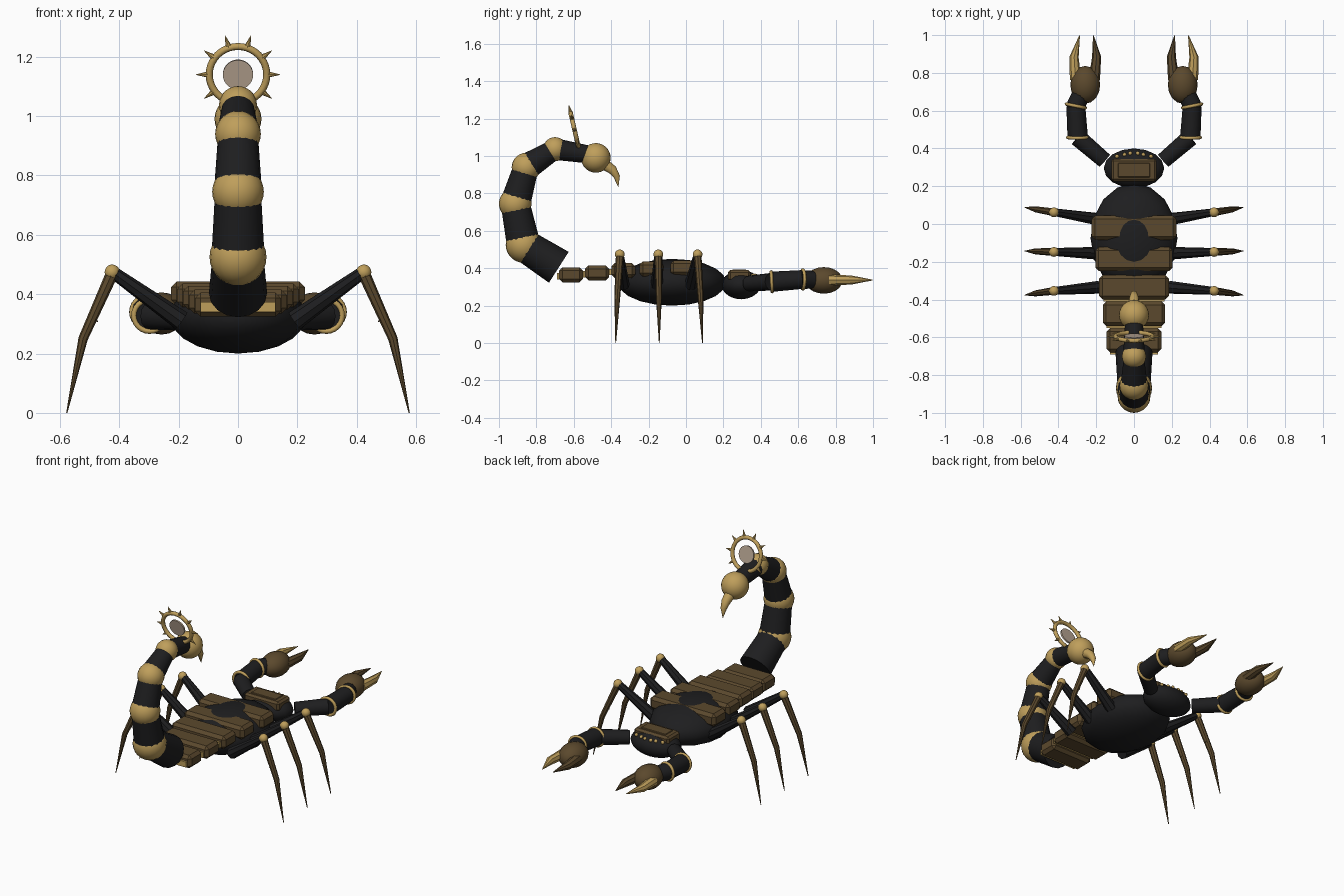
import bpy, bmesh, math
from mathutils import Vector, Matrix

if "Cube" in bpy.data.objects:
    bpy.data.objects.remove(bpy.data.objects["Cube"])


def material(name, rgb):
    m = bpy.data.materials.new(name)
    m.diffuse_color = (*rgb, 1)
    m.use_nodes = True
    m.node_tree.nodes["Principled BSDF"].inputs["Base Color"].default_value = m.diffuse_color
    return m


BLACK = material("black_shell", (0.013, 0.013, 0.014))
BROWN = material("dark_bronze", (0.105, 0.066, 0.026))
GOLD = material("gold", (0.52, 0.345, 0.105))
PALE = material("pale_lens", (0.48, 0.38, 0.29))


def finish(name, bm, mat, smooth=True):
    bmesh.ops.recalc_face_normals(bm, faces=bm.faces)
    me = bpy.data.meshes.new(name)
    bm.to_mesh(me)
    bm.free()
    me.materials.append(mat)
    ob = bpy.data.objects.new(name, me)
    bpy.context.collection.objects.link(ob)
    if smooth:
        bpy.ops.object.select_all(action='DESELECT')
        ob.select_set(True)
        bpy.context.view_layer.objects.active = ob
        bpy.ops.object.shade_smooth_by_angle(angle=math.radians(40))
    return ob


def ball(name, centre, radii, mat, seg=16, rings=10):
    if not isinstance(radii, tuple):
        radii = (radii,) * 3
    bm = bmesh.new()
    bmesh.ops.create_uvsphere(bm, u_segments=seg, v_segments=rings, radius=1,
                              matrix=Matrix.Translation(centre) @ Matrix.Diagonal((*radii, 1)))
    return finish(name, bm, mat)


def block(name, centre, size, mat, bevel=0.0):
    bm = bmesh.new()
    bmesh.ops.create_cube(bm, size=1,
                          matrix=Matrix.Translation(centre) @ Matrix.Diagonal((*size, 1)))
    if bevel:
        bmesh.ops.bevel(bm, geom=bm.edges[:], offset=bevel, segments=1, affect='EDGES')
    return finish(name, bm, mat, False)


def tube(name, points, radii, mat, sides=12, smooth=True):
    """Tapered tube through a few points, capped at both ends."""
    pts = [Vector(p) for p in points]
    bm = bmesh.new()
    loops = []
    for i, (p, r) in enumerate(zip(pts, radii)):
        t = (pts[min(i + 1, len(pts) - 1)] - pts[max(i - 1, 0)]).normalized()
        ref = Vector((1, 0, 0)) if abs(t.x) < 0.9 else Vector((0, 1, 0))
        u = (ref - t * ref.dot(t)).normalized()
        v = t.cross(u)
        loops.append([bm.verts.new(p + r * (math.cos(a) * u + math.sin(a) * v))
                      for a in (math.tau * k / sides for k in range(sides))])
    for a, b in zip(loops, loops[1:]):
        for k in range(sides):
            n = (k + 1) % sides
            bm.faces.new((a[k], a[n], b[n], b[k]))
    bm.faces.new(loops[0])
    bm.faces.new(loops[-1])
    return finish(name, bm, mat, smooth)


def ring(name, centre, axis, major, minor, mat, n=32, m=8):
    rot = Vector(axis).to_track_quat('Z', 'Y').to_matrix().to_4x4()
    bpy.ops.mesh.primitive_torus_add(major_segments=n, minor_segments=m,
                                     major_radius=major, minor_radius=minor)
    ob = bpy.context.object
    ob.name = name
    ob.data.materials.append(mat)
    ob.data.transform(Matrix.Translation(centre) @ rot)
    bpy.ops.object.shade_smooth_by_angle(angle=math.radians(60))
    return ob


# Body and head
ball("body", (0, -0.075, 0.325), (0.23, 0.29, 0.125), BLACK, 16, 10)
ball("head", (0, 0.295, 0.312), (0.16, 0.105, 0.078), BLACK, 16, 10)
block("head_plate", (0, 0.285, 0.36), (0.24, 0.12, 0.06), BROWN, 0.012)
block("head_plate_inset", (0, 0.285, 0.39), (0.17, 0.075, 0.008), BROWN, 0.003)
for i, x in enumerate((-0.09, -0.05, -0.02, 0.02, 0.05, 0.09)):
    ball(f"eye_{i}", (x, 0.378 - abs(x) * 0.22, 0.36), 0.011, GOLD, 10, 6)

# Overlapping back plates, narrowing towards the tail, with gold hinges
plates = [(-0.02, 0.225, 0.402), (-0.185, 0.205, 0.396), (-0.335, 0.185, 0.388),
          (-0.475, 0.165, 0.375), (-0.615, 0.145, 0.365)]
for i, (y, half, z) in enumerate(plates):
    block(f"back_plate_{i}", (0, y, z), (2 * half, 0.128, 0.08), BROWN, 0.018)
    if i > 1:
        block(f"plate_hinge_{i}", (0, y - 0.068, z - 0.008),
              (1.75 * half, 0.016, 0.034), GOLD)

# Tail segments and gold joints
joints = [(-0.68, 0.405), (-0.868, 0.525), (-0.913, 0.745), (-0.855, 0.94),
          (-0.70, 1.037), (-0.50, 1.005)]
radii = [0.098, 0.088, 0.079, 0.069, 0.056, 0.048]
for i in range(5):
    a, b = (Vector((0, *joints[k])) for k in (i, i + 1))
    d = (b - a).normalized()
    tube(f"tail_segment_{i}", [a + d * (0.03 if i else 0), b - d * 0.03],
         [radii[i], radii[i + 1]], BLACK, 16)
    if i:
        ball(f"tail_joint_{i}", a, radii[i] + 0.008, GOLD, 20, 14)

# Stinger
ball("venom_bulb", (0, -0.482, 0.99), 0.079, GOLD, 24, 16)
tube("stinger", [(0, -0.45, 0.965), (0, -0.392, 0.925), (0, -0.37, 0.89), (0, -0.362, 0.835)],
     [0.034, 0.026, 0.018, 0.001], GOLD, 10)

# Spiked halo with a lens in its middle
centre = Vector((0, -0.596, 1.14))
up = Vector((0, -0.225, 0.974)).normalized()
side = Vector((1, 0, 0))
normal = side.cross(up)
ring("halo_ring", centre, normal, 0.097, 0.012, GOLD, 40, 8)
for i in range(10):
    a = math.tau * i / 10
    d = math.cos(a) * side + math.sin(a) * up
    tube(f"halo_spike_{i}", [centre + d * 0.1, centre + d * 0.141], [0.011, 0.001], GOLD, 8)
tube("lens", [centre - normal * 0.005, centre + normal * 0.005], [0.051, 0.051], PALE, 28)

for s, label in ((-1, "left"), (1, "right")):
    # Legs
    for i, (root, knee, foot) in enumerate(((0.025, 0.062, 0.088), (-0.155, -0.148, -0.143),
                                            (-0.335, -0.354, -0.376))):
        tag = f"{label}_{i}"
        tube(f"upper_leg_{tag}", [(s * 0.19, root, 0.31), (s * 0.42, knee, 0.473)],
             [0.034, 0.021], BLACK, 8)
        ball(f"knee_{tag}", (s * 0.424, knee, 0.474), 0.026, GOLD, 14, 10)
        mid = knee + (foot - knee) * 0.6
        tube(f"lower_leg_{tag}", [(s * 0.424, knee, 0.47), (s * 0.522, mid, 0.25),
                                  (s * 0.577, foot, 0)], [0.021, 0.016, 0.002], BROWN, 8)
        tube(f"leg_thorn_{tag}", [(s * 0.49, mid, 0.325), (s * 0.472, mid, 0.306)],
             [0.009, 0.001], BROWN, 6)

    # Arms with gold elbow rings
    arm = [Vector((s * 0.155, 0.335, 0.318)), Vector((s * 0.298, 0.458, 0.328)),
           Vector((s * 0.308, 0.625, 0.34)), Vector((s * 0.268, 0.715, 0.337))]
    for i, (r0, r1) in enumerate(((0.042, 0.047), (0.054, 0.05), (0.05, 0.046))):
        tube(f"arm_segment_{label}_{i}", [arm[i], arm[i + 1]], [r0, r1], BLACK, 12)
    ring(f"elbow_ring_{label}", arm[1], (0, 1, 0.05), 0.053, 0.009, GOLD, 24)
    ring(f"wrist_ring_{label}", arm[2], (-s * 0.2, 1, 0), 0.051, 0.009, GOLD, 24)

    # Pincers: outer finger gold, inner finger bronze
    ball(f"claw_palm_{label}", (s * 0.258, 0.737, 0.335), (0.079, 0.1, 0.071), BROWN, 16, 10)
    tube(f"outer_finger_{label}", [(s * 0.31, 0.765, 0.337), (s * 0.317, 0.885, 0.337),
                                   (s * 0.288, 0.998, 0.337)], [0.03, 0.024, 0.002], GOLD, 8)
    tube(f"inner_finger_{label}", [(s * 0.21, 0.765, 0.337), (s * 0.198, 0.885, 0.337),
                                   (s * 0.215, 0.998, 0.337)], [0.03, 0.024, 0.002], BROWN, 8)
